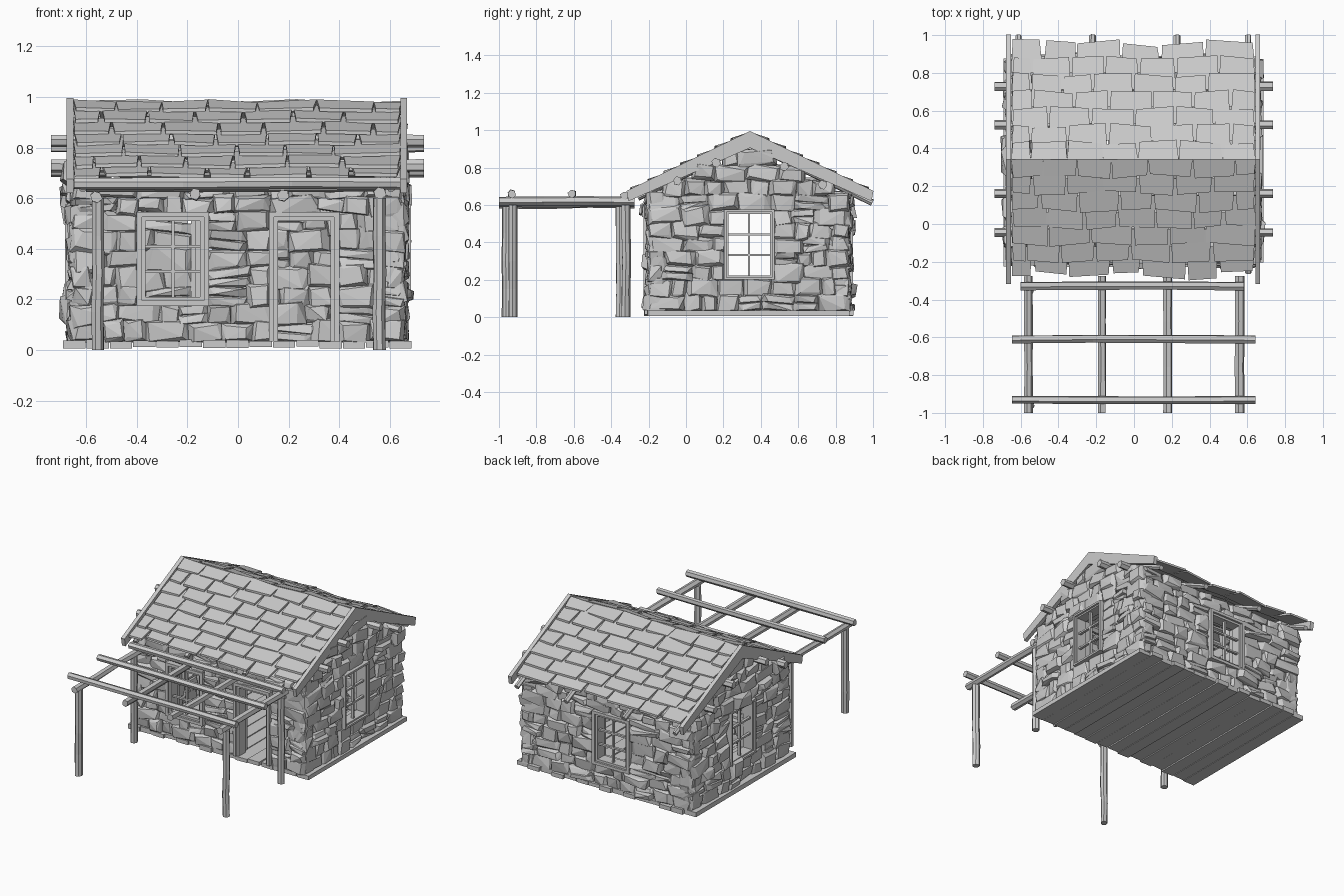
import bpy, bmesh, random
from math import sin, cos, pi
from mathutils import Vector as V

if "Cube" in bpy.data.objects:
    bpy.data.objects.remove(bpy.data.objects["Cube"])

random.seed(11)
R = random.uniform
RIDGE_Y = 0.342


def finish(name, bm):
    bmesh.ops.recalc_face_normals(bm, faces=bm.faces[:])
    me = bpy.data.meshes.new(name)
    bm.to_mesh(me)
    bm.free()
    ob = bpy.data.objects.new(name, me)
    bpy.context.collection.objects.link(ob)
    return ob


def prism(bm, loop_a, loop_b):
    """Solid between two matching loops of points."""
    a = [bm.verts.new(p) for p in loop_a]
    b = [bm.verts.new(p) for p in loop_b]
    n = len(a)
    bm.faces.new(a[::-1])
    bm.faces.new(b)
    for i in range(n):
        j = (i + 1) % n
        bm.faces.new((a[i], a[j], b[j], b[i]))


def log(bm, p0, p1, r, sides=7, rings=4):
    """Rough hewn pole with jittered rings."""
    p0, p1 = V(p0), V(p1)
    axis = (p1 - p0).normalized()
    side = axis.orthogonal().normalized()
    up = axis.cross(side)
    shape = [r * R(0.88, 1.1) for _ in range(sides)]
    loops = []
    for k in range(rings):
        wob = 0 if k in (0, rings - 1) else 0.003
        c = p0.lerp(p1, k / (rings - 1)) + side * R(-wob, wob) + up * R(-wob, wob)
        loops.append([bm.verts.new(c + s * R(0.94, 1.06) * (side * cos(2 * pi * i / sides) + up * sin(2 * pi * i / sides)))
                      for i, s in enumerate(shape)])
    for la, lb in zip(loops, loops[1:]):
        for i in range(sides):
            j = (i + 1) % sides
            bm.faces.new((la[i], la[j], lb[j], lb[i]))
    bm.faces.new(loops[0][::-1])
    bm.faces.new(loops[-1])


def roof_z(h):
    return 0.955 - 0.49 * h


class Wall:
    """Local frame: u along the wall, d outward, z up."""
    def __init__(self, name, origin, u, n, half, mid, gable, openings):
        self.name, self.o, self.u, self.n = name, V(origin), V(u), V(n)
        self.lo, self.hi, self.gable, self.mid = mid - half, mid + half, gable, mid
        self.openings = openings

    def p(self, u, d, z):
        return self.o + self.u * u + self.n * d + V((0, 0, z))

    def block(self, bm, u0, u1, z0, z1, d0, d1):
        q = [(u0, z0), (u1, z0), (u1, z1), (u0, z1)]
        prism(bm, [self.p(u, d0, z) for u, z in q], [self.p(u, d1, z) for u, z in q])

    def stone(self, bm, u0, u1, z0, z1):
        """Faceted stone: wide waist, smaller uneven faces inside and outside."""
        cu, cz = (u0 + u1) / 2, (z0 + z1) / 2
        hu, hz = (u1 - u0) / 2 * 1.07, (z1 - z0) / 2 * 1.15
        out = R(0.002, 0.022) + (0.024 if random.random() < 0.1 else 0)
        inn = -R(0.09, 0.11)
        tilt = R(-0.13, 0.13)
        pts = []
        for su in (-1, 1):
            for sz in (-1, 1):
                for d, lo, hi in ((out, 0.5, 0.88), (out - 0.025, 0.9, 1.03), (inn + 0.025, 0.9, 1.03), (inn, 0.5, 0.88)):
                    u, z = su * hu * R(lo, hi), sz * hz * R(lo, hi)
                    pts.append(bm.verts.new(self.p(cu + u - z * tilt, d + R(-0.011, 0.009),
                                                   max(0.03, cz + z + u * tilt))))
        res = bmesh.ops.convex_hull(bm, input=pts)
        junk = [v for v in res["geom_interior"] if isinstance(v, bmesh.types.BMVert)]
        bmesh.ops.delete(bm, geom=junk, context='VERTS')

    def spans(self, z):
        """Solid stretches of wall at height z."""
        lo, hi = self.lo, self.hi
        if self.gable:
            w = max(0.04, (0.915 - z) / 0.49)
            lo, hi = max(lo, self.mid - w), min(hi, self.mid + w)
        out, start = [], lo
        for a, b, z0, z1 in sorted(self.openings):
            if z0 < z < z1:
                out.append((start, a + 0.008))
                start = b - 0.008
        return out + [(start, hi)]

    def build(self):
        top = 0.885 if self.gable else 0.655
        cuts = sorted({0.035, top, *[z for o in self.openings for z in o[2:] if z > 0.05]})
        bm, core = bmesh.new(), bmesh.new()
        for z0, z1 in zip(cuts, cuts[1:]):
            rows = max(1, round((z1 - z0) / 0.072))
            for r in range(rows):
                a = z0 + (z1 - z0) * r / rows
                b = z0 + (z1 - z0) * (r + 1) / rows
                for s, e in self.spans((a + b) / 2):
                    self.block(core, s + 0.02, e - 0.02, a, b, -0.065, -0.035)
                    u = s
                    while u < e - 0.01:
                        w = R(0.07, 0.19)
                        if e - u - w < 0.06:
                            w = e - u
                        # some courses split into two thin stones
                        if w > 0.11 and random.random() < 0.2:
                            m = (a + b) / 2
                            self.stone(bm, u, u + w, a, m)
                            self.stone(bm, u, u + w, m, b)
                        else:
                            self.stone(bm, u, u + w, a + R(-0.016, 0.008), b + R(-0.008, 0.016))
                        u += w
        finish(self.name + "_wall_stones", bm)
        finish(self.name + "_wall_core", core)
        for a, b, z0, z1 in self.openings:
            self.frame(a, b, z0, z1, z0 < 0.05)

    def ring(self, bm, a, b, z0, z1, w, d0, d1, sill=True):
        self.block(bm, a, a + w, z0, z1, d0, d1)
        self.block(bm, b - w, b, z0, z1, d0, d1)
        self.block(bm, a + w, b - w, z1 - w, z1, d0, d1)
        if sill:
            self.block(bm, a + w, b - w, z0, z0 + w, d0, d1)

    def frame(self, a, b, z0, z1, door):
        w0, w1 = (0.013, 0.01) if self.gable else (0.02, 0.015)
        bm = bmesh.new()
        self.ring(bm, a, b, z0, z1, w0, -0.1, 0.028, not door)
        self.ring(bm, a + w0, b - w0, z0 + (0 if door else w0), z1 - w0, w1, -0.06, 0.014, not door)
        if not door:
            t = w0 + w1
            i0, i1, k0, k1 = a + t, b - t, z0 + t, z1 - t
            m = (i0 + i1) / 2
            self.block(bm, m - 0.006, m + 0.006, k0, k1, -0.018, 0.002)
            for f in (1 / 3, 2 / 3):
                z = k0 + (k1 - k0) * f
                self.block(bm, i0, i1, z - 0.006, z + 0.006, -0.017, 0.001)
        finish(self.name + ("_door_frame" if door else "_window"), bm)


# Stone walls with their windows and doorway
side_win = [(0.203, 0.472, 0.2, 0.575)]
for w in (
    Wall("front", (0, -0.2, 0), (1, 0, 0), (0, -1, 0), 0.655, 0, False,
         [(-0.4, -0.115, 0.175, 0.545), (0.122, 0.4, 0.035, 0.545)]),
    Wall("back", (0, 0.865, 0), (1, 0, 0), (0, 1, 0), 0.655, 0, False, [(-0.185, 0.1, 0.175, 0.545)]),
    Wall("right", (0.655, 0, 0), (0, 1, 0), (1, 0, 0), 0.535, 0.335, True, side_win),
    Wall("left", (-0.655, 0, 0), (0, 1, 0), (-1, 0, 0), 0.535, 0.335, True, side_win),
):
    w.build()

# Floor planks running front to back
bm = bmesh.new()
N = 15
for i in range(N):
    x0 = -0.69 + 1.38 * i / N
    x1 = x0 + 1.38 / N - 0.004
    y0, y1 = -0.215 + R(-0.01, 0.012), 0.885 + R(-0.012, 0.01)
    zb, zt = R(0.006, 0.014), R(0.034, 0.042)
    q = [(x0, y0), (x1, y0 + R(-0.005, 0.005)), (x1, y1), (x0, y1)]
    prism(bm, [(x, y, zb) for x, y in q], [(x, y, zt) for x, y in q])
finish("floor_planks", bm)

# Overlapping shingles, seven courses on each slope, split by tapered gaps
for s, label in ((-1, "front"), (1, "back")):
    bm = bmesh.new()
    for k in range(7):
        tail = 0.63 - k * 0.09
        ph, f = R(0, 6), R(9, 13)
        x = -0.65
        first = True
        while x < 0.64:
            w = R(0.08, 0.2) if first else R(0.16, 0.24)
            first = False
            if 0.645 - x - w < 0.09:
                w = 0.645 - x
            gap = 0.02 if k == 0 else 0.015
            drop = R(-0.004, 0.004) - (R(0, 0.03) if k == 0 else 0)
            lower, upper = [], []
            for px, at_tail in ((x, 0), (x + w, 0), (x + w - R(0.005, gap), 1), (x + R(0.003, gap), 1)):
                wave = sin(px * f + ph)
                h0 = tail - 0.17
                h = tail + drop + 0.011 * wave if at_tail else max(0.0, h0)
                z = roof_z(h) + 0.028 * (h - h0) / 0.17 + 0.007 * wave + R(0, 0.003)
                lower.append((px, RIDGE_Y + s * h, z))
                upper.append((px, RIDGE_Y + s * h, z + 0.014))
            prism(bm, lower, upper)
            x += w
    finish(label + "_roof_shingles", bm)

# Chevron boards on both gable edges
chevron = [(-0.66, 0.675), (0, 0.995), (0.66, 0.675), (0.65, 0.62), (0, 0.905), (-0.65, 0.62)]
for x0, x1, label in ((-0.677, -0.65, "left"), (0.642, 0.668, "right")):
    bm = bmesh.new()
    prism(bm, [(x0, RIDGE_Y + h, z) for h, z in chevron], [(x1, RIDGE_Y + h, z) for h, z in chevron])
    finish(label + "_gable_board", bm)

# Roof purlins poking out of the gables, and rafters above them
bm = bmesh.new()
for y, z in ((-0.045, 0.73), (0.16, 0.826), (0.525, 0.806), (0.73, 0.708)):
    log(bm, (-0.738, y, z), (0.735, y, z), 0.025, 6)
finish("roof_purlins", bm)
bm = bmesh.new()
for x in (-0.612, -0.22, 0.228, 0.605):
    for s, end in ((-1, 0.6), (1, 0.655)):
        log(bm, (x, RIDGE_Y, roof_z(0) - 0.025), (x, RIDGE_Y + s * end, roof_z(end) - 0.022), 0.018, 6)
finish("roof_rafters", bm)

# Pergola: posts, rafters and cross poles
bm = bmesh.new()
for x, y in ((-0.553, -0.96), (0.557, -0.925), (-0.553, -0.353), (0.557, -0.322)):
    log(bm, (x, y, 0), (x, y, 0.6), 0.025, 7, 5)
finish("pergola_posts", bm)
bm = bmesh.new()
for x, z in ((-0.56, 0.605), (-0.17, 0.615), (0.177, 0.61), (0.56, 0.62)):
    log(bm, (x, -1.0, z), (x, -0.275, z), 0.024, 6)
finish("pergola_rafters", bm)
bm = bmesh.new()
for x0, x1, y, z in ((-0.647, 0.642, -0.932, 0.658), (-0.647, 0.642, -0.61, 0.658), (-0.6, 0.583, -0.328, 0.65)):
    log(bm, (x0, y, z), (x1, y, z), 0.023, 6)
finish("pergola_cross_poles", bm)
